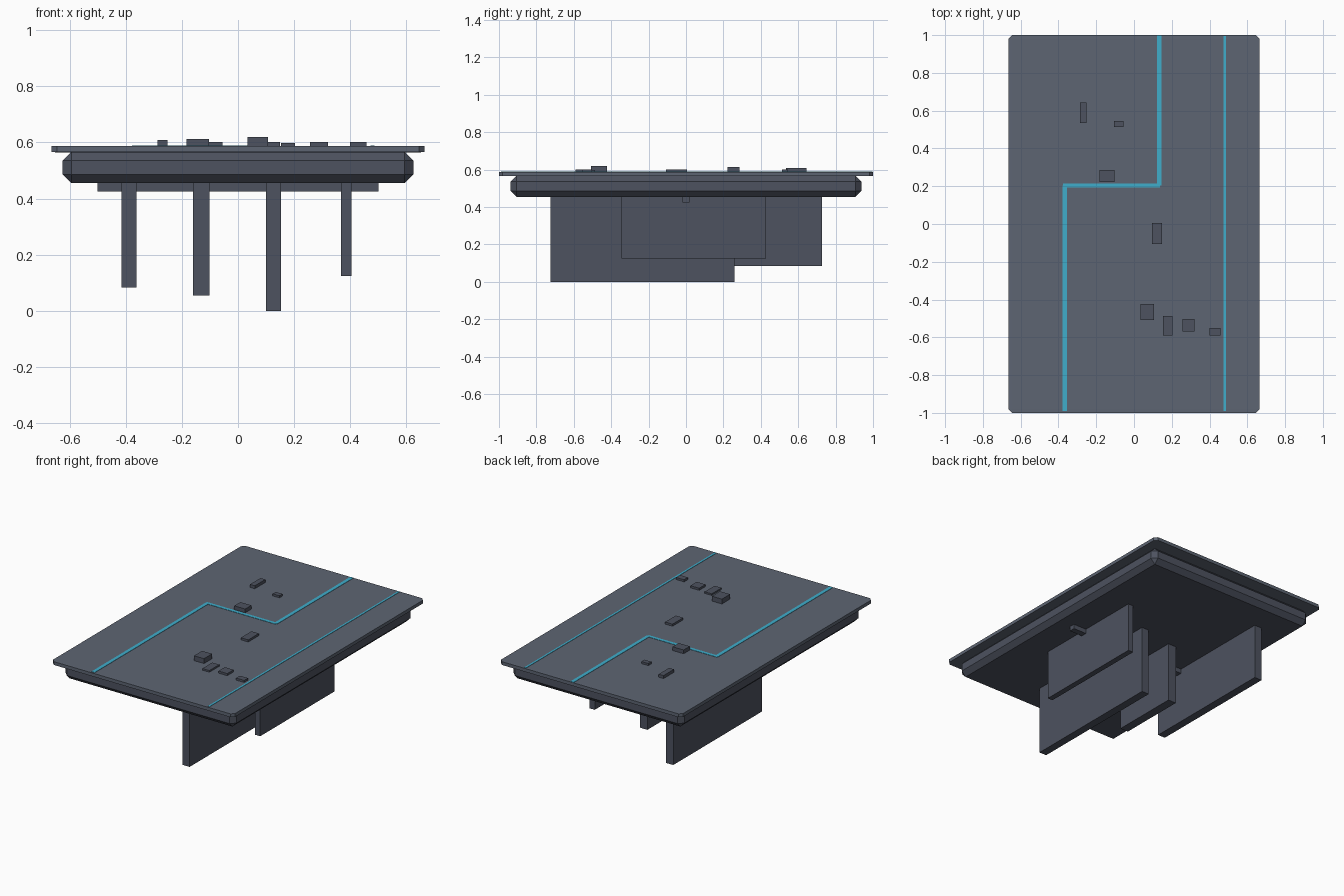
import bpy, bmesh

if "Cube" in bpy.data.objects:
    bpy.data.objects.remove(bpy.data.objects["Cube"])


def material(name, rgb):
    m = bpy.data.materials.new(name)
    m.diffuse_color = (*rgb, 1)
    m.use_nodes = True
    m.node_tree.nodes["Principled BSDF"].inputs["Base Color"].default_value = m.diffuse_color
    return m


PLATE = material("plate_grey", (0.11, 0.13, 0.17))
HULL = material("hull_grey", (0.075, 0.085, 0.115))
GLOW = material("cyan_glow", (0.05, 0.42, 0.60))


def box(name, x, y, z, mat, bevel=0.0, flat=False):
    """Box from (min, max) ranges; flat squashes the chamfer in z."""
    size = [b - a for a, b in (x, y, z)]
    mid = [(a + b) / 2 for a, b in (x, y, z)]
    build_z = 1.0 if flat else size[2]
    bm = bmesh.new()
    bmesh.ops.create_cube(bm, size=1)
    bmesh.ops.scale(bm, vec=(size[0], size[1], build_z), verts=bm.verts)
    if bevel:
        bmesh.ops.bevel(bm, geom=bm.edges[:], offset=bevel, segments=1,
                        affect='EDGES', profile=0.5)
    bmesh.ops.scale(bm, vec=(1, 1, size[2] / build_z), verts=bm.verts)
    me = bpy.data.meshes.new(name)
    bm.to_mesh(me)
    bm.free()
    me.materials.append(mat)
    ob = bpy.data.objects.new(name, me)
    ob.location = mid
    bpy.context.collection.objects.link(ob)
    return ob


# Deck plate and chamfered slab below it
TOP = 0.588
box("deck_plate", (-0.665, 0.665), (-1, 1), (0.565, TOP), PLATE, 0.02, True)
box("under_slab", (-0.625, 0.625), (-0.938, 0.938), (0.455, 0.567), HULL, 0.031)

# Hanging fins: x range, y range, bottom
fins = [((-0.416, -0.362), (-0.20, 0.727), 0.084),
        ((-0.160, -0.101), (-0.25, 0.21), 0.055),
        ((0.100, 0.153), (-0.724, 0.26), 0.0),
        ((0.367, 0.404), (-0.345, 0.428), 0.125)]
for i, (x, y, z) in enumerate(fins):
    box(f"hanging_fin_{i + 1}", x, y, (z, 0.47), HULL)

# Cross bar joining the fins
box("cross_bar", (-0.50, 0.50), (-0.02, 0.02), (0.425, 0.465), HULL)

# Small blocks on the deck: x range, y range, top
blocks = [((-0.286, -0.251), (0.534, 0.643), 0.608),
          ((-0.106, -0.056), (0.513, 0.545), 0.602),
          ((-0.183, -0.103), (0.222, 0.286), 0.613),
          ((0.095, 0.149), (-0.106, 0.005), 0.602),
          ((0.034, 0.107), (-0.508, -0.423), 0.620),
          ((0.153, 0.204), (-0.590, -0.487), 0.599),
          ((0.256, 0.320), (-0.569, -0.503), 0.602),
          ((0.399, 0.458), (-0.590, -0.550), 0.602)]
for i, (x, y, z) in enumerate(blocks):
    box(f"deck_block_{i + 1}", x, y, (TOP - 0.01, z), HULL)

# Glowing strips: a stepped line and a thin straight one
strips = [((-0.378, -0.354), (-0.99, 0.203)),
          ((-0.375, 0.138), (0.192, 0.214)),
          ((0.122, 0.146), (0.203, 0.998)),
          ((0.473, 0.486), (-0.99, 0.995))]
for i, (x, y) in enumerate(strips):
    box(f"light_strip_{i + 1}", x, y, (TOP - 0.006, TOP + 0.002), GLOW)
